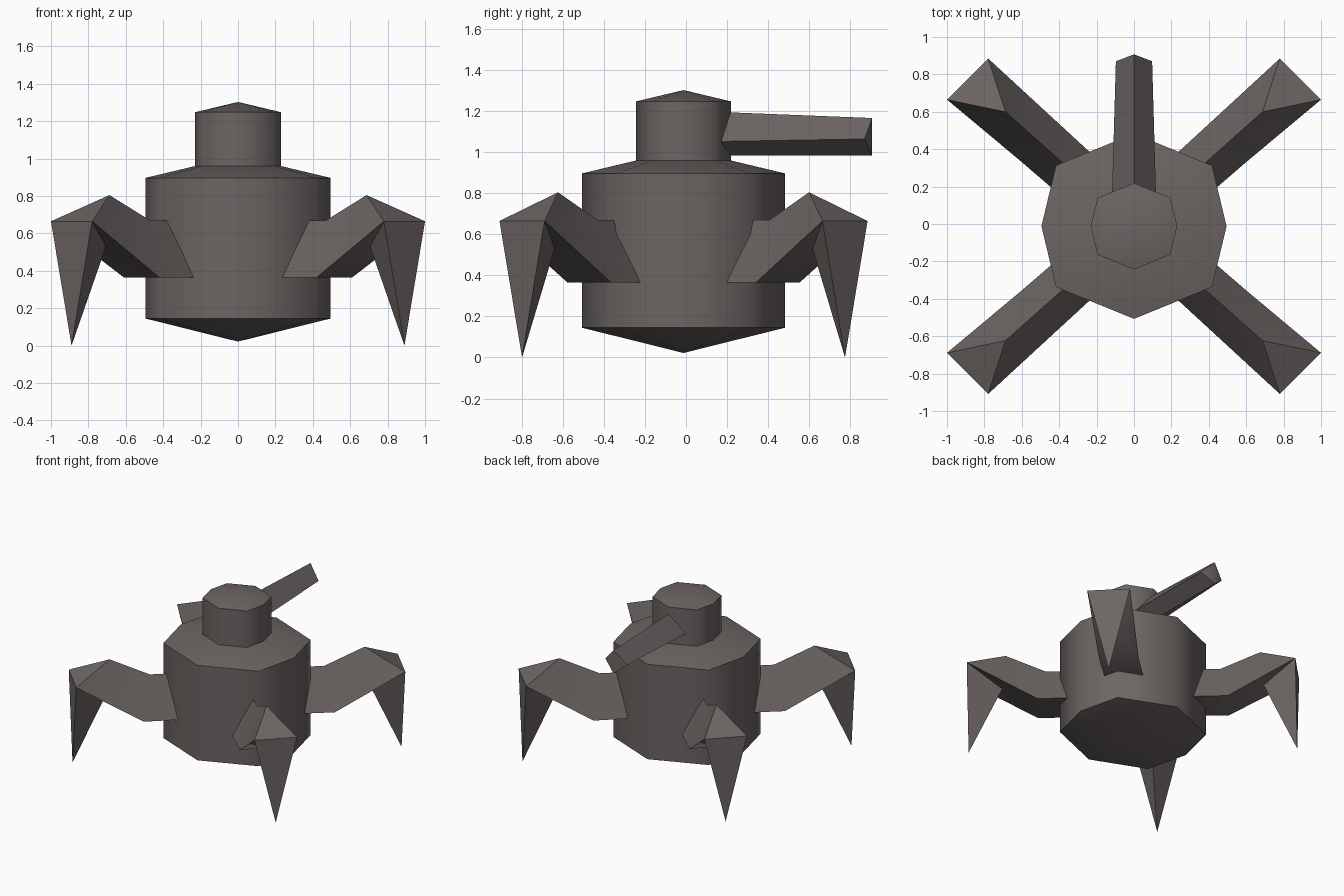
import bpy
import math
from mathutils import Vector

if "Cube" in bpy.data.objects:
    bpy.data.objects.remove(bpy.data.objects["Cube"])

CY = -0.012  # y of the body axis

metal = bpy.data.materials.new("dark_warm_grey")
metal.diffuse_color = (0.15, 0.13, 0.125, 1)
metal.use_nodes = True
metal.node_tree.nodes["Principled BSDF"].inputs["Base Color"].default_value = metal.diffuse_color


def make(name, verts, faces):
    mesh = bpy.data.meshes.new(name)
    mesh.from_pydata([tuple(v) for v in verts], [], faces)
    mesh.materials.append(metal)
    ob = bpy.data.objects.new(name, mesh)
    bpy.context.collection.objects.link(ob)
    bpy.ops.object.select_all(action='DESELECT')
    ob.select_set(True)
    bpy.context.view_layer.objects.active = ob
    # consistent outward normals
    bpy.ops.object.mode_set(mode='EDIT')
    bpy.ops.mesh.select_all(action='SELECT')
    bpy.ops.mesh.normals_make_consistent(inside=False)
    bpy.ops.object.mode_set(mode='OBJECT')
    bpy.ops.object.shade_smooth_by_angle(angle=math.radians(60))
    return ob


def drum(name, r, z_low_tip, z_low, z_high, z_high_tip):
    """Eight-sided drum with shallow pyramid caps."""
    a, b = 0.843 * r, 0.657 * r
    ring = [(r, 0), (a, b), (0, r), (-a, b), (-r, 0), (-a, -b), (0, -r), (a, -b)]
    verts = [(x, y + CY, z) for z in (z_low, z_high) for x, y in ring]
    verts += [(0, CY, z_low_tip), (0, CY, z_high_tip)]
    faces = []
    for i in range(8):
        j = (i + 1) % 8
        faces += [(i, j, 8 + j, 8 + i), (16, j, i), (17, 8 + i, 8 + j)]
    return make(name, verts, faces)


# Body and turret
drum("body", 0.495, 0.022, 0.145, 0.897, 1.015)
drum("turret", 0.231, 0.93, 0.95, 1.248, 1.303)

# Gun barrel: tapered diamond section with a ridged muzzle
make("gun_barrel",
     [(0, 0.0, 1.203), (0.122, 0.0, 1.05), (0, 0.0, 0.985), (-0.122, 0.0, 1.05),
      (0, 0.907, 1.167), (0.097, 0.87, 1.065), (0, 0.907, 0.985), (-0.097, 0.87, 1.065)],
     [(0, 1, 5, 4), (1, 2, 6, 5), (2, 3, 7, 6), (3, 0, 4, 7),
      (0, 3, 2, 1), (4, 5, 6), (4, 6, 7)])

# Legs: wedge-shaped thigh, raised knee, pointed foot
U = Vector((0.747, 0.665, 0))
W = Vector((0.665, -0.747, 0))
UP = Vector((0, 0, 1))


def pt(r, side, z):
    return U * r + W * side + UP * z


end = Vector((0.89, 0.787, 0))
half = Vector((0.11, -0.11, 0))
leg_verts = [
    pt(0.2, 0, 0.67), pt(0.2, -0.135, 0.365), pt(0.2, 0.135, 0.365),     # root
    pt(0.63, 0, 0.67), pt(0.69, -0.143, 0.365), pt(0.69, 0.143, 0.365),  # thigh end
    pt(0.92, 0, 0.805), pt(0.945, 0, 0.53),                              # knee top, underside
    end - half + UP * 0.665, end + half + UP * 0.665, end.copy(),        # foot
]
leg_faces = [
    (0, 2, 1), (0, 1, 4, 3), (0, 3, 5, 2), (1, 2, 5, 4),
    (3, 4, 8, 6), (3, 6, 9, 5), (6, 8, 9),
    (4, 5, 7), (4, 7, 8), (5, 9, 7), (7, 10, 8), (7, 9, 10), (8, 10, 9),
]
for sx, sy, name in ((1, 1, "back_right_leg"), (-1, 1, "back_left_leg"),
                     (1, -1, "front_right_leg"), (-1, -1, "front_left_leg")):
    make(name, [(v.x * sx, v.y * sy + CY, v.z) for v in leg_verts], leg_faces)
